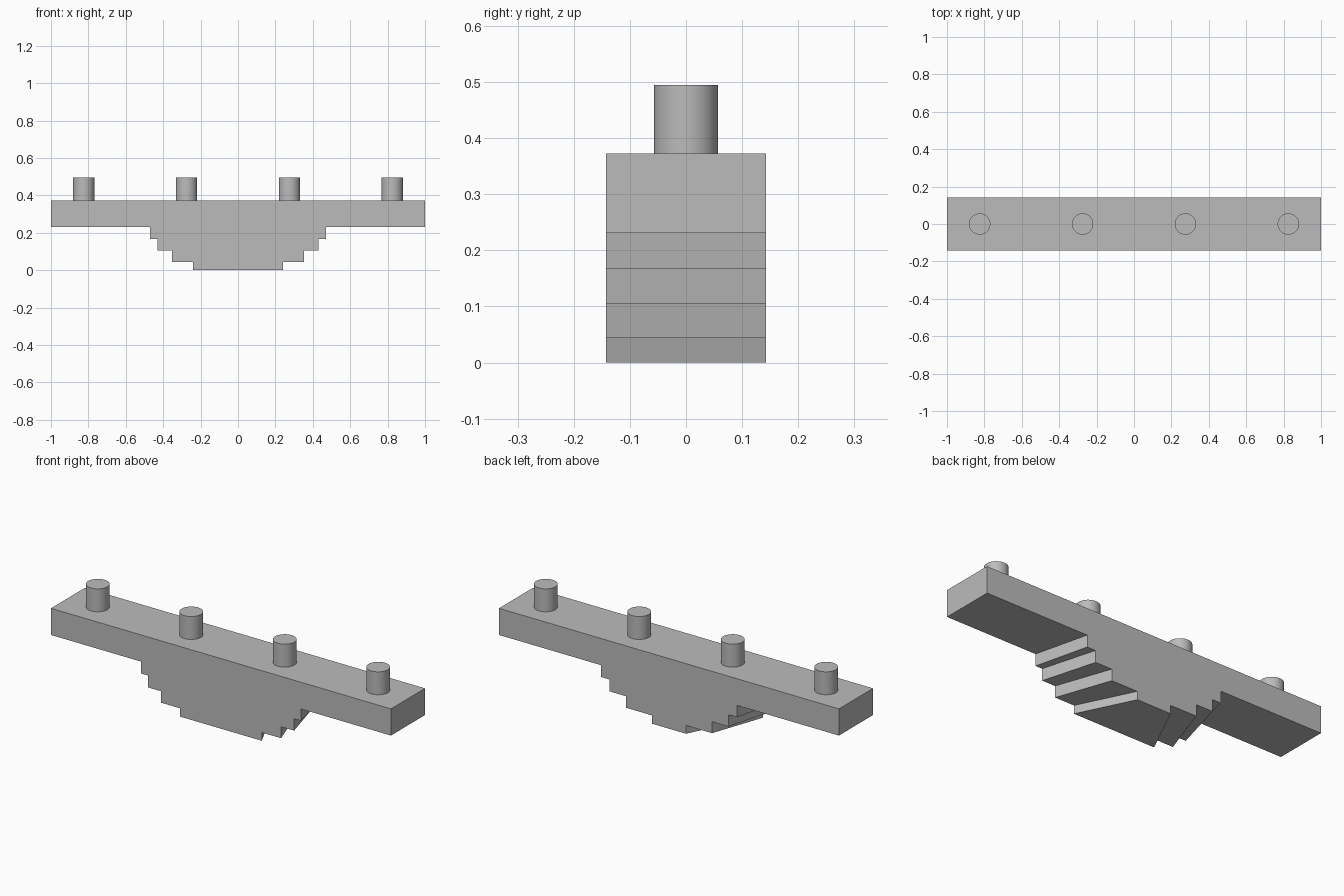
import bpy
import bmesh

cube = bpy.data.objects.get("Cube")
if cube:
    bpy.data.objects.remove(cube, do_unlink=True)

DEPTH = 0.143       # half depth of the whole body
BAR_BOTTOM, BAR_TOP, PIN_TOP = 0.231, 0.373, 0.495

# One plain grey for everything
grey = bpy.data.materials.new("plain grey")
grey.use_nodes = True
colour = (0.5, 0.5, 0.5, 1)
grey.diffuse_color = colour
grey.node_tree.nodes["Principled BSDF"].inputs["Base Color"].default_value = colour

# Stepped body: (front half width, back half width, bottom, top), lowest first
TIERS = [
    (0.24, 0.10, 0.0, 0.044),
    (0.353, 0.253, 0.044, 0.105),
    (0.43, 0.35, 0.105, 0.168),
    (0.47, 0.40, 0.168, BAR_BOTTOM),
    (1.0, 1.0, BAR_BOTTOM, BAR_TOP),
]


def outline(half_widths):
    """Closed stepped profile, from lower right round to lower left."""
    right = []
    for w, (_, _, low, high) in zip(half_widths, TIERS):
        right += [(w, low), (w, high)]
    return right + [(-x, z) for x, z in reversed(right)]


# Loft the wide front profile to the narrower back profile
bm = bmesh.new()
front = [bm.verts.new((x, -DEPTH, z)) for x, z in outline([t[0] for t in TIERS])]
back = [bm.verts.new((x, DEPTH, z)) for x, z in outline([t[1] for t in TIERS])]
bm.faces.new(front)
bm.faces.new(back[::-1])
for i in range(len(front)):
    j = (i + 1) % len(front)
    bm.faces.new((front[i], back[i], back[j], front[j]))
bmesh.ops.recalc_face_normals(bm, faces=bm.faces)
mesh = bpy.data.meshes.new("stepped_bar")
bm.to_mesh(mesh)
bm.free()
mesh.materials.append(grey)
bar = bpy.data.objects.new("stepped_bar", mesh)
bpy.context.collection.objects.link(bar)

# Row of four round pins on top
for i in range(4):
    bpy.ops.mesh.primitive_cylinder_add(
        vertices=64, radius=0.057, depth=PIN_TOP - BAR_TOP,
        location=(-0.825 + 0.55 * i, 0, (PIN_TOP + BAR_TOP) / 2))
    pin = bpy.context.object
    pin.name = f"pin_{i + 1}"
    pin.data.materials.append(grey)
    bpy.ops.object.shade_smooth_by_angle()
